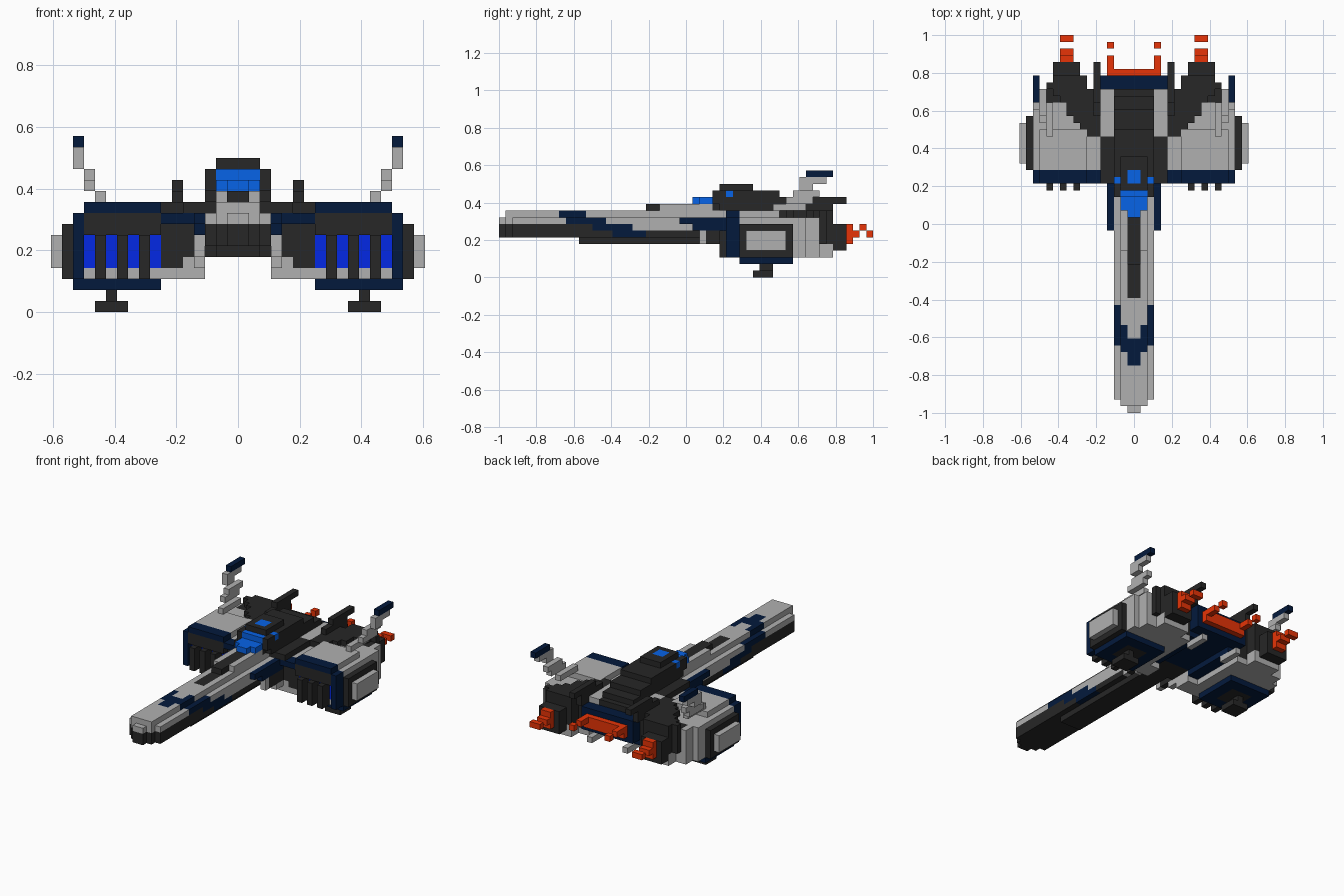
import bpy

if "Cube" in bpy.data.objects:
    bpy.data.objects.remove(bpy.data.objects["Cube"])

V = 2 / 56  # block size: model is 34 x 56 x 16 blocks

COLOURS = {
    "light_gray": (0.435, 0.435, 0.435), "charcoal": (0.020, 0.020, 0.020),
    "navy": (0.001, 0.010, 0.046), "canopy_blue": (0.002, 0.125, 0.80),
    "intake_blue": (0.001, 0.021, 0.78), "flame_orange": (0.80, 0.034, 0.002),
}
mats = []
for n, c in COLOURS.items():
    m = bpy.data.materials.new(n)
    m.diffuse_color = (*c, 1)
    m.use_nodes = True
    m.node_tree.nodes["Principled BSDF"].inputs["Base Color"].default_value = m.diffuse_color
    mats.append(m)
GRAY, DARK, NAVY, SKY, BLUE, FIRE = range(6)

cells = {}


def box(part, col, x0, x1, y0, y1, z0, z1):
    """Fill a box of blocks, mirrored left and right; later boxes replace earlier ones."""
    for x in range(x0, x1):
        for y in range(y0, y1):
            for z in range(z0, z1):
                cells[x, y, z] = cells[-x - 1, y, z] = (part, col)


# long nose, light above and dark below, with a stepped tip
for w, y0, y1 in ((1, -28, -27), (2, -27, -26), (3, -26, 8)):
    box("nose", DARK, 0, w, y0, y1, 6, 8)
    box("nose", GRAY, 0, w, y0, y1, 8, 9)
box("nose", GRAY, 0, 2, -27, 13, 9, 10)
box("nose", GRAY, 0, 3, -8, 6, 7, 8)
box("keel", DARK, 0, 2, -16, 8, 5, 6)

# slanted nose stripe
for z, y0, y1 in ((9, -19, -15), (8, -18, -12), (7, -14, -8), (6, -11, -6)):
    box("nose", NAVY, 0 if z < 9 else 1, 3 if z < 9 else 2, y0, y1, z, z + 1)
box("keel", DARK, 0, 2, -11, -6, 6, 7)
box("nose", GRAY, 0, 1, -18, -11, 9, 10)
box("nose", NAVY, 0, 1, -21, -17, 9, 10)
box("nose", DARK, 0, 1, -11, -4, 9, 10)

# centre hull and inner wings
box("centre_hull", DARK, 0, 3, 6, 20, 5, 10)
box("centre_hull", NAVY, 0, 3, 10, 20, 5, 6)
box("inner_wing", DARK, 3, 7, 8, 20, 4, 9)
box("inner_wing", DARK, 4, 7, 7, 8, 4, 8)
box("inner_wing", GRAY, 5, 7, 8, 13, 8, 9)
box("inner_wing", DARK, 3, 5, 6, 13, 9, 10)
box("inner_wing", GRAY, 3, 5, 13, 20, 9, 10)
box("inner_wing", NAVY, 3, 7, 6, 8, 8, 9)
box("strake", NAVY, 3, 4, -1, 6, 8, 9)
box("strake", NAVY, 3, 4, 1, 8, 7, 8)

# underside: navy belly between light side plates
box("wing_underside", NAVY, 3, 5, 10, 20, 4, 5)
box("wing_underside", GRAY, 5, 8, 7, 20, 3, 4)
box("wing_underside", GRAY, 3, 5, 7, 10, 3, 5)
box("wing_underside", GRAY, 3, 4, 5, 8, 4, 6)
box("wing_underside", GRAY, 3, 4, 2, 3, 5, 7)
box("wing_underside", DARK, 3, 4, 3, 7, 5, 7)
box("wing_underside", GRAY, 3, 4, 18, 22, 3, 4)

# cockpit and spine
box("spine", GRAY, 0, 2, -4, 5, 10, 11)
box("spine", DARK, 0, 1, -6, 5, 10, 11)
for z, y1 in ((10, 19), (11, 17), (12, 14)):
    box("spine", DARK, 0, 2, 4, y1, z, z + 1)
    box("spine", DARK, 2, 3, 5, y1, z, z + 1)
box("spine", DARK, 0, 2, 5, 10, 13, 14)
box("canopy", SKY, 0, 2, 2, 5, 11, 12)
box("canopy", SKY, 0, 1, 1, 2, 11, 12)
box("canopy", SKY, 0, 2, 4, 5, 12, 13)
box("spine", DARK, 2, 3, 4, 5, 11, 13)
box("canopy", SKY, 2, 3, 6, 7, 12, 13)
box("canopy", SKY, 0, 1, 6, 8, 13, 14)

# side pods
box("pod", GRAY, 7, 15, 8, 18, 3, 9)
box("pod", GRAY, 7, 14, 18, 20, 3, 9)
box("pod", GRAY, 7, 12, 20, 22, 3, 5)
box("pod", GRAY, 7, 14, 8, 14, 9, 10)
box("pod_side", DARK, 15, 16, 8, 16, 3, 8)
box("pod_side_panel", GRAY, 16, 17, 9, 15, 4, 7)
box("pod_floor", NAVY, 7, 15, 8, 16, 2, 3)
box("pod_floor", DARK, 9, 13, 10, 14, 2, 3)

# pod intakes with frame, glowing slots and fins
box("intake", DARK, 7, 14, 7, 8, 3, 9)
box("intake", DARK, 7, 14, 6, 7, 7, 9)
box("intake_frame", NAVY, 14, 15, 6, 8, 3, 9)
box("intake_frame", NAVY, 7, 14, 6, 8, 9, 10)
for x in (7, 9, 11, 13):
    box("intake", BLUE, x, x + 1, 7, 8, 4, 7)
    box("intake", GRAY, x, x + 1, 7, 8, 3, 4)
for x in (8, 10, 12):
    box("intake_fin", DARK, x, x + 1, 5, 7, 3, 7)

# engines: wedge-shaped cowl, nozzle and flame
box("engine", DARK, 7, 12, 18, 22, 5, 9)
box("engine", DARK, 12, 13, 18, 21, 5, 9)
for x in range(6, 13):
    y1 = {6: 20, 12: 21}.get(x, 22)
    box("engine_cowl", DARK, x, x + 1, 13 + round((x - 6) * 1.15), y1, 9, 10)
box("nozzle", DARK, 8, 12, 22, 24, 4, 8)
box("engine_flame", FIRE, 9, 11, 24, 25, 5, 8)
box("engine_flame", FIRE, 9, 11, 25, 26, 6, 7)
box("engine_flame", FIRE, 9, 11, 27, 28, 6, 7)

# rear fins, swept back in steps
for z, y0, y1 in ((9, 13, 22), (10, 16, 22), (11, 18, 24)):
    box("rear_fin", DARK, 5, 6, y0, y1, z, z + 1)

# centre exhaust
box("exhaust", NAVY, 0, 5, 20, 22, 5, 9)
box("exhaust_flame", FIRE, 0, 4, 22, 23, 6, 8)
box("exhaust_flame", FIRE, 3, 4, 22, 25, 7, 8)
box("exhaust_flame", FIRE, 3, 4, 26, 27, 7, 8)

# outward-leaning antenna blades with navy tips
for x, z, y0, y1 in ((12, 10, 13, 18), (13, 11, 15, 19), (13, 12, 16, 20),
                     (14, 13, 17, 19), (14, 14, 17, 21)):
    box("antenna", GRAY, x, x + 1, y0, y1, z, z + 1)
box("antenna", NAVY, 14, 15, 18, 22, 15, 16)

# landing feet
box("landing_foot", DARK, 11, 12, 11, 13, 1, 2)
box("landing_foot", DARK, 10, 13, 10, 13, 0, 1)

# turn the exposed sides of the blocks into one mesh per part
SIDES = {
    (1, 0, 0): ((1, 0, 0), (1, 1, 0), (1, 1, 1), (1, 0, 1)),
    (-1, 0, 0): ((0, 0, 0), (0, 0, 1), (0, 1, 1), (0, 1, 0)),
    (0, 1, 0): ((0, 1, 0), (0, 1, 1), (1, 1, 1), (1, 1, 0)),
    (0, -1, 0): ((0, 0, 0), (1, 0, 0), (1, 0, 1), (0, 0, 1)),
    (0, 0, 1): ((0, 0, 1), (1, 0, 1), (1, 1, 1), (0, 1, 1)),
    (0, 0, -1): ((0, 0, 0), (0, 1, 0), (1, 1, 0), (1, 0, 0)),
}
parts = {}
for (x, y, z), (part, col) in cells.items():
    verts, faces, cols = parts.setdefault(part, ({}, [], []))
    for (dx, dy, dz), quad in SIDES.items():
        if (x + dx, y + dy, z + dz) not in cells:
            corners = [(x + a, y + b, z + c) for a, b, c in quad]
            faces.append([verts.setdefault(p, len(verts)) for p in corners])
            cols.append(col)
for part, (verts, faces, cols) in parts.items():
    if not faces:
        continue
    me = bpy.data.meshes.new(part)
    me.from_pydata([(a * V, b * V, c * V) for a, b, c in verts], [], faces)
    used = sorted(set(cols))
    for c in used:
        me.materials.append(mats[c])
    for poly, c in zip(me.polygons, cols):
        poly.material_index = used.index(c)
    bpy.context.collection.objects.link(bpy.data.objects.new(part, me))
